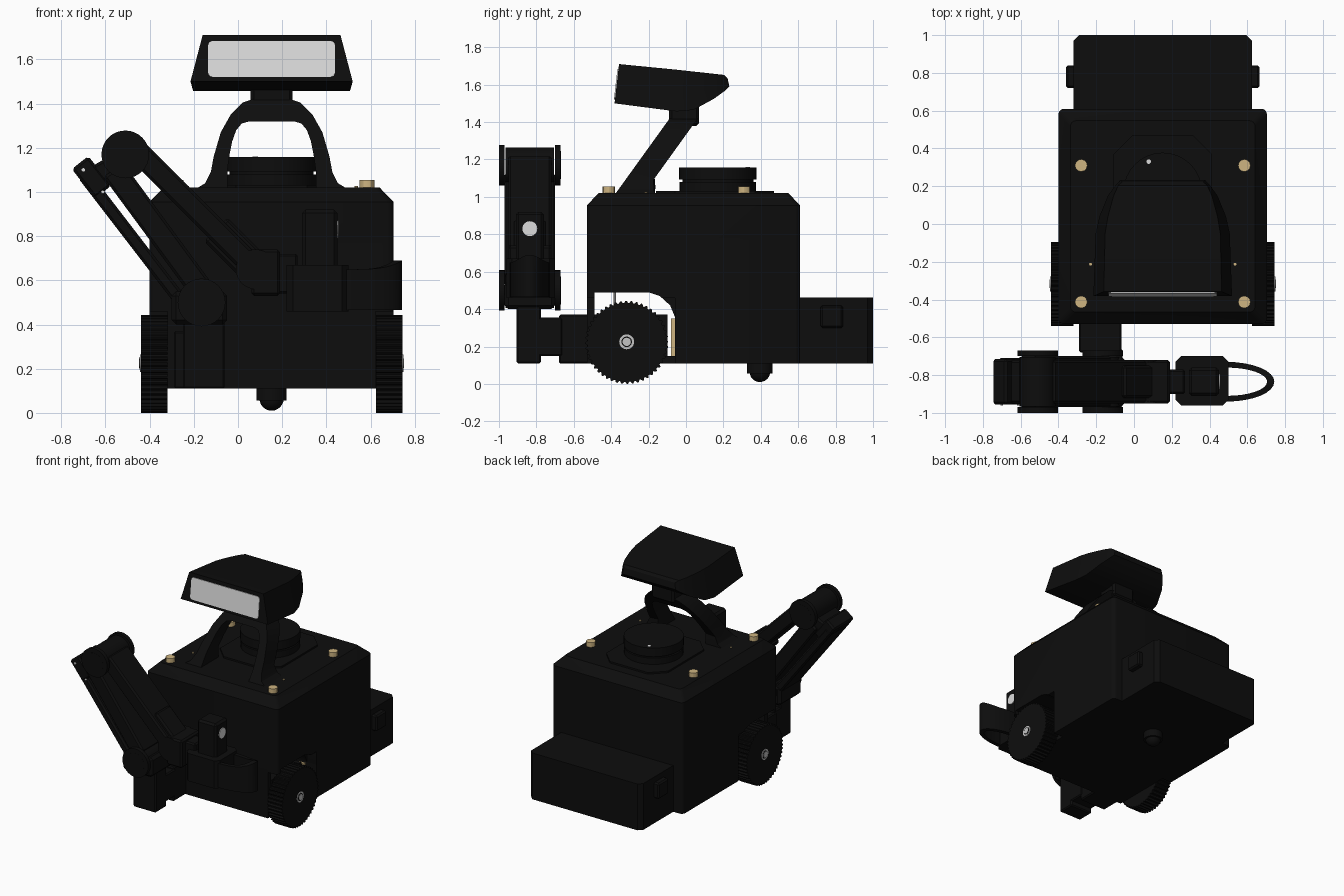
import bpy, bmesh, math
from mathutils import Matrix, Vector

if "Cube" in bpy.data.objects:
    bpy.data.objects.remove(bpy.data.objects["Cube"])

CX = 0.152   # middle of the chassis
AY = -0.835  # middle plane of the arm


def material(name, rgb):
    m = bpy.data.materials.new(name)
    m.use_nodes = True
    m.diffuse_color = (*rgb, 1)
    m.node_tree.nodes["Principled BSDF"].inputs["Base Color"].default_value = (*rgb, 1)
    return m


BLACK = material("black plastic", (0.004, 0.004, 0.004))
SCREEN = material("pale screen", (0.72, 0.72, 0.72))
GOLD = material("brass", (0.62, 0.46, 0.22))
STEEL = material("steel", (0.55, 0.55, 0.55))


def finish(name, bm, mat):
    bmesh.ops.recalc_face_normals(bm, faces=bm.faces)
    me = bpy.data.meshes.new(name)
    bm.to_mesh(me)
    bm.free()
    me.materials.append(mat)
    ob = bpy.data.objects.new(name, me)
    bpy.context.collection.objects.link(ob)
    return ob


def box(name, xs, ys, zs, mat=BLACK, bevel=0, axis=None, seg=1, turn=None):
    """Box from ranges; bevels all edges, or only those along one axis."""
    bm = bmesh.new()
    bmesh.ops.create_cube(bm, size=1)
    size = Vector((xs[1] - xs[0], ys[1] - ys[0], zs[1] - zs[0]))
    mid = Vector((sum(xs), sum(ys), sum(zs))) / 2
    bmesh.ops.scale(bm, vec=size, verts=bm.verts)
    if bevel:
        edges = [e for e in bm.edges if axis is None
                 or abs((e.verts[0].co - e.verts[1].co)[axis]) > 1e-4]
        bmesh.ops.bevel(bm, geom=edges, offset=bevel, segments=seg, affect='EDGES', profile=0.5)
    if turn:
        bmesh.ops.transform(bm, matrix=turn, verts=bm.verts)
    bmesh.ops.translate(bm, vec=mid, verts=bm.verts)
    return finish(name, bm, mat)


def beam(name, p, q, width, ys, bevel=0.012, axis=None, seg=1):
    """Bar between two (x, z) points."""
    dx, dz = q[0] - p[0], q[1] - p[1]
    half = math.hypot(dx, dz) / 2
    mx, mz = (p[0] + q[0]) / 2, (p[1] + q[1]) / 2
    return box(name, (mx - half, mx + half), ys, (mz - width / 2, mz + width / 2), BLACK,
               bevel, axis, seg, Matrix.Rotation(-math.atan2(dz, dx), 4, 'Y'))


def cyl(name, at, r, depth, axis='Z', mat=BLACK, n=32, r2=None):
    bm = bmesh.new()
    bmesh.ops.create_cone(bm, cap_ends=True, segments=n, radius1=r,
                          radius2=r if r2 is None else r2, depth=depth)
    rot = {'X': Matrix.Rotation(math.pi / 2, 4, 'Y'),
           'Y': Matrix.Rotation(math.pi / 2, 4, 'X'), 'Z': Matrix()}[axis]
    bmesh.ops.transform(bm, matrix=Matrix.Translation(at) @ rot, verts=bm.verts)
    return finish(name, bm, mat)


def loft(name, rings, mat=BLACK, closed=False):
    """Skin equal-length rings; caps the ends unless the rings close on themselves."""
    bm = bmesh.new()
    rows = [[bm.verts.new(p) for p in ring] for ring in rings]
    n = len(rows[0])
    for a, b in zip(rows, rows[1:] + rows[:1] if closed else rows[1:]):
        for i in range(n):
            bm.faces.new((a[i], a[(i + 1) % n], b[(i + 1) % n], b[i]))
    if not closed:
        bm.faces.new(rows[0])
        bm.faces.new(rows[-1])
    return finish(name, bm, mat)


def cut(target, cutter):
    cutter.hide_render = True
    mod = target.modifiers.new("cut", 'BOOLEAN')
    mod.object, mod.solver = cutter, 'EXACT'
    bpy.context.view_layer.objects.active = target
    bpy.ops.object.modifier_apply(modifier=mod.name)
    bpy.data.objects.remove(cutter)


# Chassis with a chamfered top
def rounded(x0, x1, y0, y1, z, r=0.03, k=4):
    pts = []
    for cx, cy, a in ((x1 - r, y1 - r, 0), (x0 + r, y1 - r, 90), (x0 + r, y0 + r, 180), (x1 - r, y0 + r, 270)):
        for i in range(k + 1):
            t = math.radians(a + 90 * i / k)
            pts.append((cx + r * math.cos(t), cy + r * math.sin(t), z))
    return pts


body = loft("chassis", [rounded(-0.4, 0.704, -0.53, 0.61, z) for z in (0.11, 0.955)]
            + [rounded(-0.337, 0.641, -0.467, 0.547, 1.02)])

# Wheel arches, open through the chassis
arch = [(-0.49, 0.15), (-0.49, 0.49), (-0.2, 0.49), (-0.14, 0.47), (-0.085, 0.42), (-0.06, 0.36), (-0.06, 0.15)]
cut(body, loft("arch_cutter", [[(x, y, z) for y, z in arch] for x in (-0.6, 0.9)]))
for xs in ((-0.6, -0.318), (0.622, 0.9)):
    cut(body, box("wheel_cutter", xs, (-0.7, -0.06), (0, 0.46)))
box("drive_block", (-0.3, 0.604), (-0.5, -0.1), (0.13, 0.37))

# Rear compartment with side latches
box("rear_compartment", (-0.32, 0.624), (0.58, 1.0), (0.11, 0.462), bevel=0.03, axis=2)
box("rear_latch_bar", (-0.36, 0.664), (0.72, 0.84), (0.3, 0.42), bevel=0.01)

# Wheels with ribbed treads
for side, sx in (("right", -1), ("left", 1)):
    x = CX + sx * 0.532
    ring = []
    for i in range(192):
        r = 0.222 if i % 4 < 2 else 0.211
        t = math.tau * i / 192
        ring.append((-0.317 + r * math.cos(t), 0.222 + r * math.sin(t)))
    loft(side + "_wheel", [[(x + d, y, z) for y, z in ring] for d in (-0.06, 0.06)])
    cyl(side + "_hub_cap", (x + sx * 0.061, -0.317, 0.225), 0.04, 0.006, 'X', STEEL, 24)
    cyl(side + "_hub_ring", (x + sx * 0.063, -0.317, 0.225), 0.028, 0.006, 'X', BLACK, 24)
    cyl(side + "_axle_tip", (x + sx * 0.065, -0.317, 0.225), 0.022, 0.006, 'X', STEEL, 24)
    box(side + "_brass_strip", sorted((CX + sx * 0.4, CX + sx * 0.46)), (-0.08, -0.06), (0.15, 0.35), GOLD)
    cyl(side + "_post", (CX + sx * 0.38, -0.38, 0.43), 0.007, 0.13, 'Z', STEEL, 12)

# Ball caster
cyl("caster_socket", (CX, 0.395, 0.09), 0.068, 0.07)
bm = bmesh.new()
bmesh.ops.create_uvsphere(bm, u_segments=24, v_segments=12, radius=0.055)
bmesh.ops.translate(bm, vec=(CX, 0.395, 0.065), verts=bm.verts)
finish("caster_ball", bm, BLACK)

# Brass screws on the lid
for x in (-0.28, 0.584):
    for y in (-0.413, 0.31):
        cyl("lid_screw", (x, y, 1.035), 0.033, 0.04, 'Z', GOLD, 12)
for x in (-0.23, 0.535):
    cyl("small_lid_pin", (x, -0.213, 1.02), 0.008, 0.012, 'Z', GOLD, 8)

# Scanner on its plate
box("scanner_plate", (CX - 0.26, CX + 0.26), (-0.16, 0.47), (1.01, 1.032), bevel=0.1, axis=2)
cyl("scanner_base", (CX, 0.17, 1.05), 0.205, 0.06)
cyl("scanner_neck", (CX, 0.17, 1.085), 0.19, 0.03)
cyl("scanner_top", (CX, 0.17, 1.125), 0.208, 0.066)
cyl("scanner_dot", (0.078, 0.33, 1.158), 0.012, 0.004, 'Z', SCREEN, 12)

# Leaning arch that carries the head
outer = [(0.35, 1.01), (0.3, 1.04), (0.275, 1.09), (0.262, 1.16), (0.23, 1.27), (0.185, 1.35), (0.13, 1.405), (0.07, 1.425)]
inner = [(0.2, 1.01), (0.2, 1.05), (0.2, 1.1), (0.19, 1.17), (0.178, 1.23), (0.16, 1.28), (0.135, 1.31), (0.1, 1.32)]


def lean(u, z, depth):
    return (CX + u, -0.375 + 0.72 * (z - 1.02) + depth, z)


rings = []
for s, pairs in ((-1, list(zip(outer, inner))), (1, list(zip(outer, inner))[::-1])):
    for o, i in pairs:
        deep = 0.15 + max(0, 1.09 - o[1]) * 0.8
        rings.append([lean(s * o[0], o[1], 0), lean(s * o[0], o[1], deep),
                      lean(s * i[0], i[1], deep), lean(s * i[0], i[1], 0)])
loft("head_arch", rings)
box("head_neck", (CX - 0.095, CX + 0.095), (-0.09, 0.07), (1.38, 1.5), bevel=0.015)

# Head: y at bottom and top, bottom z, top z, half widths
stations = [(-0.382, -0.358, 1.5, 1.71, 0.367, 0.312), (-0.05, -0.05, 1.457, 1.68, 0.355, 0.305),
            (0.04, 0.04, 1.465, 1.67, 0.335, 0.29), (0.15, 0.15, 1.525, 1.658, 0.29, 0.26),
            (0.205, 0.205, 1.565, 1.652, 0.25, 0.235), (0.232, 0.222, 1.59, 1.635, 0.225, 0.215)]
loft("head", [[(CX - wb, yb, zb), (CX + wb, yb, zb), (CX + wt, yt, zt), (CX - wt, yt, zt)]
              for yb, yt, zb, zt, wb, wt in stations])
box("screen", (-0.135, 0.439), (-0.376, -0.367), (1.52, 1.683), SCREEN, 0.02, 1, 4,
    Matrix.Rotation(math.radians(-6.5), 4, 'X'))

# Arm mount and shoulder
box("arm_bracket", (-0.29, -0.065), (-0.68, -0.48), (0.11, 0.37), bevel=0.008)
box("base_motor", (-0.25, -0.06), (-0.905, -0.66), (0.148, 0.355), bevel=0.008)
box("shoulder_post", (-0.25, -0.06), (-0.905, -0.775), (0.11, 0.44), bevel=0.008)
box("shoulder_yoke", (-0.3, -0.05), (-0.97, -0.7), (0.4, 0.55), bevel=0.02)
shoulder, elbow, wrist = (-0.165, 0.5), (-0.51, 1.17), (0.08, 0.65)
for name, (x, z) in (("shoulder_joint", shoulder), ("elbow_joint", elbow)):
    cyl(name, (x, AY, z), 0.095, 0.26, 'Y')
    for d in (-0.15, 0.15):
        cyl(name + "_disc", (x, AY + d, z), 0.108, 0.03, 'Y')
        cyl(name + "_rim", (x, AY + d * 1.06, z), 0.075, 0.014, 'Y')

# Upper arm: spine, main link and end motor
beam("upper_arm_spine", (-0.7, 1.08), (-0.2, 0.43), 0.058, (-0.95, -0.71))
beam("upper_arm_link", (-0.565, 1.1), (-0.16, 0.55), 0.11, (-0.97, -0.7))
beam("upper_arm_end", (-0.715, 1.133), (-0.61, 1.0), 0.095, (-0.955, -0.715))
beam("elbow_bridge", (-0.66, 1.06), (-0.5, 1.15), 0.1, (-0.95, -0.72))
for x, z in ((-0.7, 1.1), (-0.612, 1.0)):
    cyl("arm_rivet", (x, -0.957, z), 0.008, 0.006, 'Y', SCREEN, 10)

# Forearm and wrist
beam("forearm", (-0.46, 1.19), wrist, 0.1, (-0.95, -0.72))
beam("forearm_motor", (-0.1, 0.83), (0.1, 0.63), 0.15, (-0.92, -0.75))
cyl("wrist_joint", (wrist[0], AY, wrist[1]), 0.09, 0.23, 'Y')
box("wrist_block", (0.06, 0.19), (-0.95, -0.72), (0.53, 0.74), bevel=0.012)
box("wrist_link", (0.17, 0.27), (-0.9, -0.77), (0.54, 0.72), bevel=0.01)

# Gripper with a looped jaw
box("gripper_body", (0.22, 0.5), (-0.96, -0.7), (0.46, 0.67), bevel=0.03, axis=2)
box("gripper_motor", (0.29, 0.45), (-0.91, -0.76), (0.65, 0.92), bevel=0.015)
cyl("gripper_horn", (0.452, AY, 0.83), 0.04, 0.008, 'X', SCREEN, 24)
rings = []
for i in range(17):
    t = -math.pi / 2 + math.pi * i / 16
    c, s = math.cos(t), math.sin(t)
    xo, yo, xi, yi = 0.49 + 0.253 * c, AY + 0.105 * s, 0.49 + 0.215 * c, AY + 0.075 * s
    low, high = 0.465, 0.65 + 0.04 * c ** 4
    rings.append([(xo, yo, low), (xo, yo, high), (xi, yi, high), (xi, yi, low)])
loft("gripper_jaw", rings)

# Smooth the round parts, keeping hard edges
bpy.ops.object.select_all(action='DESELECT')
for ob in bpy.context.collection.objects:
    if ob.type == 'MESH':
        ob.select_set(True)
        bpy.context.view_layer.objects.active = ob
bpy.ops.object.shade_smooth_by_angle(angle=math.radians(30))
